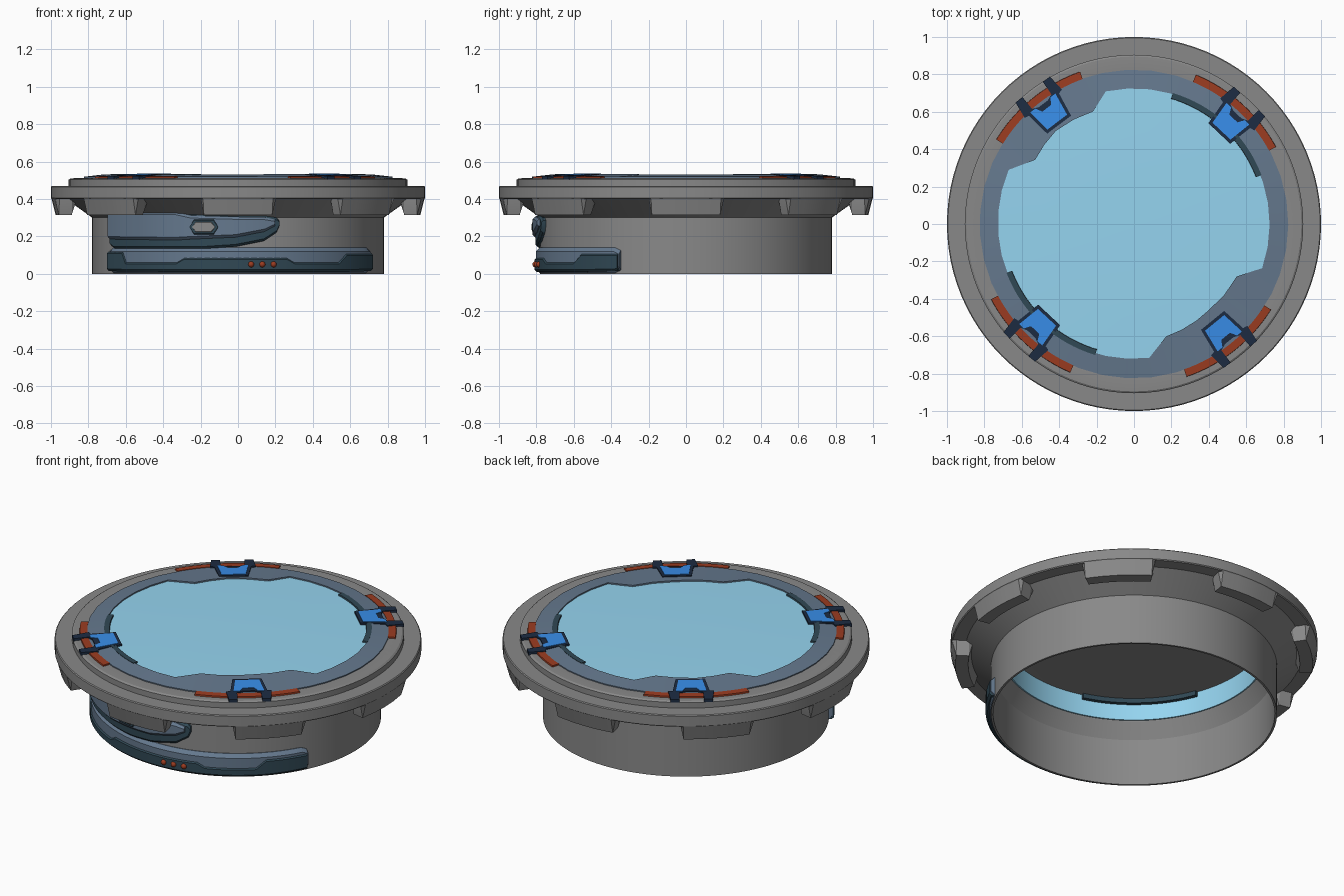
import bpy, bmesh
from math import sin, cos, radians, pi, sqrt

if "Cube" in bpy.data.objects:
    bpy.data.objects.remove(bpy.data.objects["Cube"])

COLOURS = {"slate": (0.13, 0.19, 0.27), "dark_slate": (0.03, 0.065, 0.09),
           "glass": (0.30, 0.66, 0.87), "orange": (0.33, 0.045, 0.015), "grey": (0.25, 0.25, 0.25),
           "navy": (0.012, 0.025, 0.055), "blue": (0.04, 0.27, 0.82)}
MATS = {}
for key, rgb in COLOURS.items():
    MATS[key] = bpy.data.materials.new(key)
    MATS[key].diffuse_color = (*rgb, 1)


def finish(name, bm, mat="grey", smooth=True):
    bmesh.ops.recalc_face_normals(bm, faces=bm.faces)
    me = bpy.data.meshes.new(name)
    bm.to_mesh(me)
    bm.free()
    ob = bpy.data.objects.new(name, me)
    bpy.context.collection.objects.link(ob)
    me.materials.append(MATS[mat])
    if smooth:
        bpy.ops.object.select_all(action='DESELECT')
        ob.select_set(True)
        bpy.context.view_layer.objects.active = ob
        bpy.ops.object.shade_smooth_by_angle(angle=radians(25))
    return ob


def sweep(name, sections, mat="grey", loop=False):
    """Skin (angle, [(r, z), ...]) closed sections around the z axis."""
    bm = bmesh.new()
    rings = [[bm.verts.new((r * cos(radians(a)), r * sin(radians(a)), z)) for r, z in prof]
             for a, prof in sections]
    pairs = list(zip(rings, rings[1:]))
    if loop:
        pairs.append((rings[-1], rings[0]))
    for A, B in pairs:
        for i in range(len(A)):
            j = (i + 1) % len(A)
            bm.faces.new((A[i], A[j], B[j], B[i]))
    if not loop:
        bm.faces.new(rings[0])
        bm.faces.new(rings[-1])
    return finish(name, bm, mat)


def ring(name, prof, mat="grey", n=96):
    return sweep(name, [(360 * i / n, prof) for i in range(n)], mat, True)


def arc(name, prof, a0, a1, mat="grey", n=16):
    return sweep(name, [(a0 + (a1 - a0) * i / n, prof) for i in range(n + 1)], mat)


def lerp_keys(keys, step=3):
    """Fill in values between (angle, v1, v2, ...) keys."""
    out = []
    for k0, k1 in zip(keys, keys[1:]):
        n = max(1, round((k1[0] - k0[0]) / step))
        out += [[p + (q - p) * i / n for p, q in zip(k0, k1)] for i in range(n)]
    return out + [list(keys[-1])]


def wrap(name, keys, r0, r1, mat="grey", bevel=0.012):
    """Panel hugging the drum, keys are (angle, bottom, top)."""
    secs = []
    for a, lo, hi in lerp_keys(keys):
        b = min(bevel, (hi - lo) * 0.3)
        secs.append((a, [(r0, lo), (r1 - b, lo), (r1, lo + b), (r1, hi - b), (r1 - b, hi), (r0, hi)]))
    return sweep(name, secs, mat)


def disc(name, r, z, rise, mat="grey", n=96):
    bm = bmesh.new()
    old = None
    for f in (1, 0.66, 0.33):
        row = [bm.verts.new((r * f * cos(2 * pi * i / n), r * f * sin(2 * pi * i / n),
                             z + rise * (1 - f * f))) for i in range(n)]
        if old:
            for i in range(n):
                bm.faces.new((old[i], old[(i + 1) % n], row[(i + 1) % n], row[i]))
        old = row
    bm.faces.new(old)
    return finish(name, bm, mat)


def plate(name, half, z0, z1, ang, mat):
    """Prism from half a (radial, tangential) outline, mirrored, sloping down outward."""
    outline = half + [(u, -v) for u, v in reversed(half)]
    bm = bmesh.new()
    c, s = cos(radians(ang)), sin(radians(ang))
    lo, hi = [[bm.verts.new((u * c - v * s, u * s + v * c, z - (u - 0.67) * 0.05)) for u, v in outline]
              for z in (z0, z1)]
    bm.faces.new(lo)
    bm.faces.new(hi)
    for i in range(len(lo)):
        j = (i + 1) % len(lo)
        bm.faces.new((lo[i], lo[j], hi[j], hi[i]))
    return finish(name, bm, mat, False)


# hollow drum with flared flange and stepped top
ring("drum_body", [(0.78, 0), (0.78, 0.30), (0.92, 0.40), (0.995, 0.40), (1.0, 0.405), (1.0, 0.465),
                   (0.995, 0.47), (0.905, 0.47), (0.905, 0.503), (0.895, 0.51), (0.80, 0.514),
                   (0.72, 0.50), (0.72, 0.37), (0.768, 0.28), (0.768, 0)])

# eight teeth under the flange
for k in range(8):
    secs = []
    for t, low in ((-11.8, 0.40), (-10.8, 0.315), (-5, 0.315), (0, 0.315), (5, 0.315), (10.8, 0.315), (11.8, 0.40)):
        secs.append((45 * k + t, [(0.885, 0.385), (0.905, low), (0.975, low), (0.998, 0.405), (0.885, 0.405)]))
    sweep(f"flange_tooth_{k}", secs)

# window: glass top, glass side wall, grey ceiling
disc("glass_top", 0.76, 0.522, 0.009, "glass")
ring("glass_wall", [(0.712, 0.375), (0.725, 0.375), (0.725, 0.515), (0.712, 0.515)], "glass")
disc("inner_ceiling", 0.715, 0.50, 0.004)

# slate ring with two wide inward pads
inner = lerp_keys([(-83.5, 0.72), (-74, 0.625), (-49, 0.61), (-27, 0.617), (-19, 0.725), (102, 0.725),
                   (110, 0.64), (130, 0.65), (147, 0.63), (156.6, 0.73), (276.5, 0.72)], 9)[:-1]
sweep("window_ring", [(a, [(r, 0.505), (0.825, 0.505), (0.825, 0.519), (r, 0.53 + (0.73 - r) * 0.03)])
                      for a, r in inner], "slate", True)

# dark strips inside the window edge
for k, (a0, a1) in enumerate(((21, 73.5), (201, 253.5))):
    arc(f"window_strip_{k}", [(0.69, 0.47), (0.715, 0.47), (0.73, 0.532), (0.70, 0.532)], a0, a1, "dark_slate")

# four clips with orange arcs
for k, a in enumerate((46.7, 127, 227, 309.2)):
    mid = (48, 129, 227.3, 308.5)[k]
    arc(f"orange_arc_{k}", [(0.822, 0.505), (0.865, 0.505), (0.863, 0.52), (0.822, 0.522)],
        mid - 19.5, mid + 19.5, "orange")
    plate(f"clip_frame_{k}", [(0.665, 0.08), (0.80, 0.10), (0.805, 0.125), (0.90, 0.115), (0.90, 0.068),
                              (0.82, 0.065), (0.805, 0.03)], 0.515, 0.534, a, "navy")
    plate(f"clip_plate_{k}", [(0.682, 0.066), (0.81, 0.084), (0.81, 0.05), (0.775, 0.03)], 0.53, 0.537, a, "blue")

# lower front band
wrap("lower_band", [(209.5, 0.02, 0.125), (212, 0.005, 0.14), (331, 0.005, 0.14), (333.5, 0.02, 0.125)],
     0.773, 0.803, "slate", 0.02)
wrap("lower_band_panel", [(210, 0.015, 0.12), (220, 0.012, 0.12), (222, 0.012, 0.065), (246, 0.01, 0.065),
                          (249, 0.01, 0.088), (289, 0.01, 0.088), (292, 0.01, 0.065), (312, 0.01, 0.065),
                          (316, 0.01, 0.11), (333, 0.015, 0.11)], 0.775, 0.81, "dark_slate")

# upper front band with swept tip
wrap("upper_band_base", [(211.5, 0.15, 0.32), (214, 0.135, 0.335), (250, 0.135, 0.335), (258, 0.135, 0.315),
                         (269, 0.145, 0.31), (280, 0.175, 0.31), (285, 0.22, 0.30), (286, 0.25, 0.285)],
     0.773, 0.805, "dark_slate")
wrap("upper_band", [(212, 0.185, 0.33), (246, 0.18, 0.33), (252, 0.185, 0.312), (269, 0.195, 0.305),
                    (280, 0.225, 0.303), (284, 0.255, 0.29)], 0.775, 0.822, "slate", 0.014)

# hexagonal button and three orange lamps
for nm, w, h, r, mat in (("button_frame", 5.4, 0.04, 0.831, "dark_slate"), ("button", 4.3, 0.027, 0.836, "grey")):
    c = 257.2
    wrap(nm, [(c - w, 0.249, 0.251), (c - w * 0.68, 0.25 - h, 0.25 + h),
              (c + w * 0.68, 0.25 - h, 0.25 + h), (c + w, 0.249, 0.251)], 0.78, r, mat, 0.004)
for k, x in enumerate((0.07, 0.13, 0.19)):
    bm = bmesh.new()
    bmesh.ops.create_uvsphere(bm, u_segments=16, v_segments=10, radius=0.016)
    bmesh.ops.translate(bm, verts=bm.verts, vec=(x, -sqrt(0.808 ** 2 - x * x), 0.05))
    finish(f"lamp_{k}", bm, "orange")

for m in bpy.data.materials:
    if m.users and not m.is_grease_pencil:
        m.use_nodes = True
        m.node_tree.nodes["Principled BSDF"].inputs["Base Color"].default_value = m.diffuse_color
